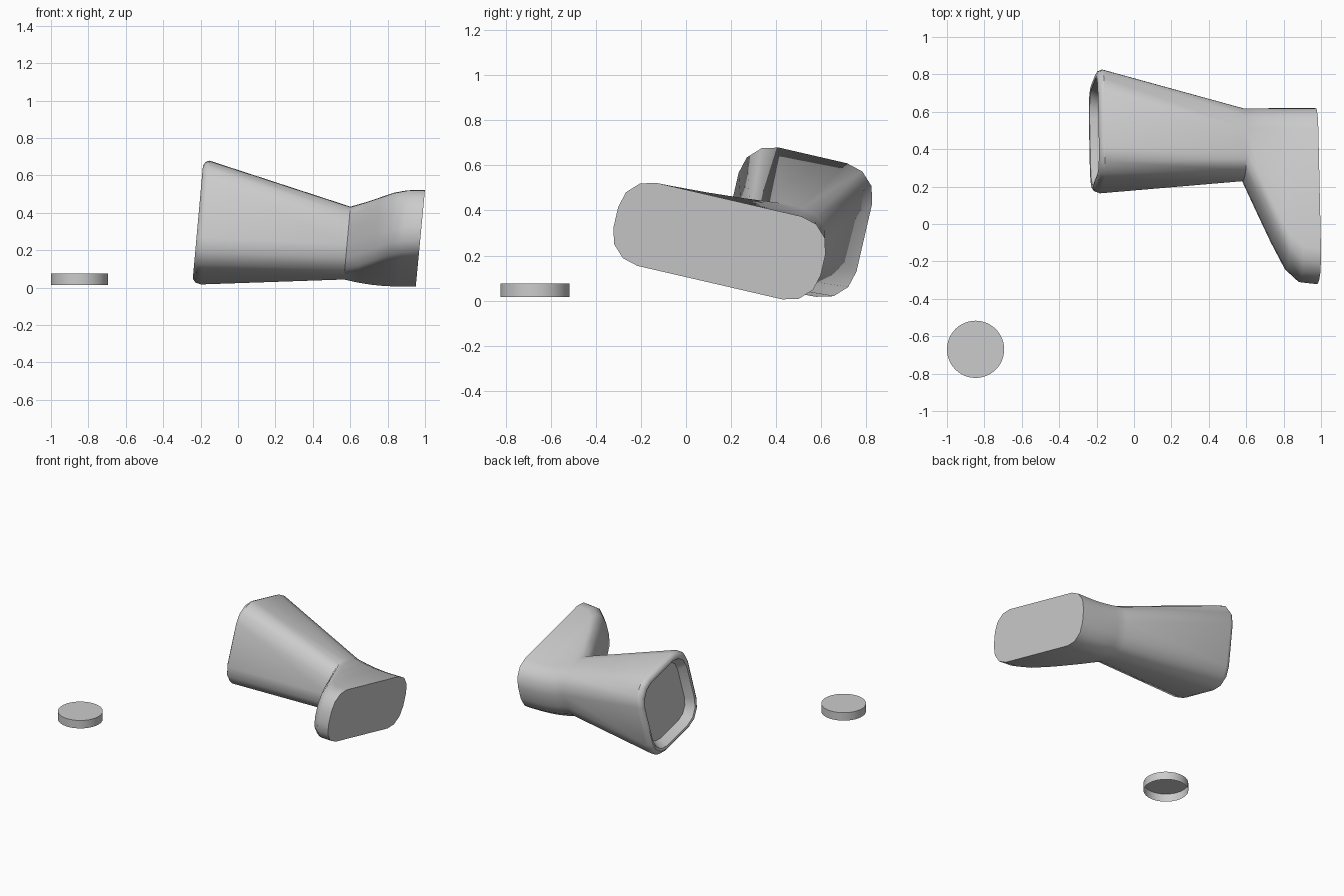
import bpy, bmesh, math

if "Cube" in bpy.data.objects:
    bpy.data.objects.remove(bpy.data.objects["Cube"])

TILT = math.radians(-13)


def section(cy, cz, hy, hz, r, x0, slope, seg=3):
    """Tilted rounded rectangle; its plane is x = x0 + slope * z."""
    pts = []
    for k, (sy, sz) in enumerate(((1, 1), (-1, 1), (-1, -1), (1, -1))):
        for i in range(seg + 1):
            a = math.radians(90 * k + 90 * i / seg)
            u = sy * (hy - r) + r * math.cos(a)
            v = sz * (hz - r) + r * math.sin(a)
            y = cy + u * math.cos(TILT) - v * math.sin(TILT)
            z = cz + u * math.sin(TILT) + v * math.cos(TILT)
            pts.append((x0 + slope * z, y, z))
    return pts


def finish(bm, name, angle):
    bmesh.ops.recalc_face_normals(bm, faces=bm.faces)
    me = bpy.data.meshes.new(name)
    bm.to_mesh(me)
    bm.free()
    ob = bpy.data.objects.new(name, me)
    bpy.context.collection.objects.link(ob)
    bpy.ops.object.select_all(action='DESELECT')
    ob.select_set(True)
    bpy.context.view_layer.objects.active = ob
    bpy.ops.object.shade_smooth_by_angle(angle=math.radians(angle))
    return ob


def mouth(s, x0, slope):
    return section(0.495, 0.348, 0.304 * s, 0.304 * s, 0.149 * s, x0, slope)


# Recess floor, rounded lip and widest ring of the open end
loops = [mouth(0.75, -0.185, 0.09),
         mouth(0.86, -0.243, 0.09),
         mouth(0.91, -0.246, 0.09),
         mouth(0.97, -0.230, 0.08),
         mouth(1.0, -0.200, 0.068)]

# Narrow waist, then a one-sided flare to the wide flat foot
waist = section(0.424, 0.238, 0.189, 0.189, 0.142, 0.562, 0.09)
foot = section(0.1485, 0.264, 0.472, 0.189, 0.142, 0.95, 0.095)
loops.append(waist)
for t, f in ((0.2, 0.31), (0.39, 0.6), (0.58, 0.86), (0.76, 0.98)):
    ring = []
    for a, b in zip(waist, foot):
        x = a[0] + (b[0] - a[0]) * t
        y = a[1] + (b[1] - a[1]) * f
        z = (a[2] - 0.037 * t) + (b[2] - a[2] + 0.037) * f - 0.037 * f * (1 - t)
        ring.append((x, y, z))
    loops.append(ring)
loops.append(foot)

# Body skin through all rings, capped at both ends
bm = bmesh.new()
rings = [[bm.verts.new(p) for p in lp] for lp in loops]
for a, b in zip(rings, rings[1:]):
    for i in range(len(a)):
        j = (i + 1) % len(a)
        bm.faces.new((a[i], a[j], b[j], b[i]))
bm.faces.new(rings[0])
bm.faces.new(rings[-1])
finish(bm, "flared_body", 40)

# Separate round cap, open underneath
bm = bmesh.new()
bmesh.ops.create_cone(bm, cap_ends=True, segments=48,
                      radius1=0.153, radius2=0.153, depth=0.06)
bottom = [f for f in bm.faces if f.calc_center_median().z < -0.029]
bmesh.ops.delete(bm, geom=bottom, context='FACES_ONLY')
bmesh.ops.translate(bm, verts=bm.verts, vec=(-0.847, -0.67, 0.045))
cap = finish(bm, "round_cap", 40)
